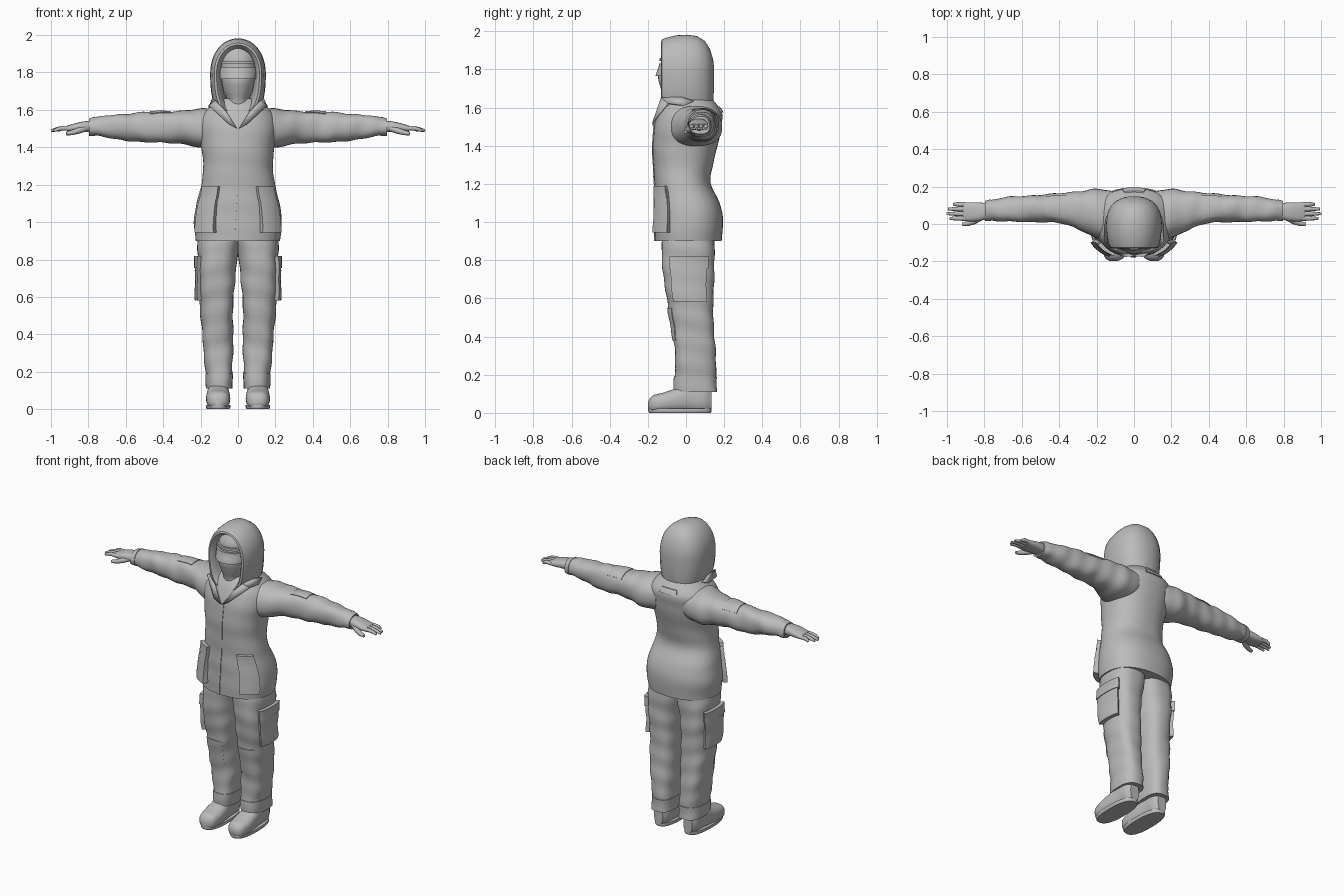
import bpy, bmesh, math

cube = bpy.data.objects.get("Cube")
if cube:
    bpy.data.objects.remove(cube, do_unlink=True)

grey = bpy.data.materials.new("plain grey")
grey.use_nodes = True
GREY = (0.5, 0.5, 0.5, 1)
grey.diffuse_color = GREY
grey.node_tree.nodes["Principled BSDF"].inputs["Base Color"].default_value = GREY


def finish(name, bm, mirror=False, angle=40):
    bmesh.ops.recalc_face_normals(bm, faces=bm.faces)
    me = bpy.data.meshes.new(name)
    bm.to_mesh(me)
    bm.free()
    me.materials.append(grey)
    ob = bpy.data.objects.new(name, me)
    bpy.context.collection.objects.link(ob)
    if mirror:
        ob.modifiers.new("Mirror", 'MIRROR').use_mirror_merge = False
    bpy.ops.object.select_all(action='DESELECT')
    ob.select_set(True)
    bpy.context.view_layer.objects.active = ob
    bpy.ops.object.shade_smooth_by_angle(angle=math.radians(angle))
    return ob


def sample(secs, t):
    """Smoothly interpolated section: low and high of both cross axes."""
    i = 0
    while i < len(secs) - 2 and t > secs[i + 1][0]:
        i += 1
    a, b = secs[i], secs[i + 1]
    p, n = secs[max(i - 1, 0)], secs[min(i + 2, len(secs) - 1)]
    h = b[0] - a[0]
    f = (t - a[0]) / h
    out = []
    for k in range(1, 5):
        m0 = (b[k] - p[k]) / (b[0] - p[0]) * h
        m1 = (n[k] - a[k]) / (n[0] - a[0]) * h
        out.append((2*f**3 - 3*f*f + 1) * a[k] + (f**3 - 2*f*f + f) * m0
                   + (3*f*f - 2*f**3) * b[k] + (f**3 - f*f) * m1)
    return out


class Body:
    """A superellipse tube along one axis, with soft cloth folds."""

    def __init__(self, axis, secs, power=2.3, fold=0, freq=40):
        self.axis, self.secs, self.power = axis, secs, power
        self.fold, self.freq = fold, freq

    def point(self, t, ang, off=0):
        a0, a1, b0, b1 = sample(self.secs, t)
        c, s = math.cos(ang), math.sin(ang)
        e = 2 / self.power
        off += self.fold * math.sin(self.freq * t + 2 * ang) * math.sin(ang - 17 * t)
        a = (a0 + a1) / 2 + ((a1 - a0) / 2 + off) * math.copysign(abs(c) ** e, c)
        b = (b0 + b1) / 2 + ((b1 - b0) / 2 + off) * math.copysign(abs(s) ** e, s)
        return {'x': (t, a, b), 'y': (a, t, b), 'z': (a, b, t)}[self.axis]

    def build(self, name, rows=30, seg=40, mirror=False):
        bm = bmesh.new()
        t0, t1 = self.secs[0][0], self.secs[-1][0]
        rings = [[bm.verts.new(self.point(t0 + (t1 - t0) * r / rows, math.tau * k / seg))
                  for k in range(seg)] for r in range(rows + 1)]
        bridge(bm, rings)
        bm.faces.new(rings[0])
        bm.faces.new(rings[-1])
        return finish(name, bm, mirror)

    def patch(self, name, t0, t1, a0, a1, thick, mirror=False, rows=6, cols=10, skew=0, taper=0):
        """A raised cloth panel that follows the tube, such as a pocket."""
        bm = bmesh.new()
        grid = []
        for r in range(-1, rows + 2):
            row = []
            for c in range(-1, cols + 2):
                fr, fc = min(max(r / rows, 0), 1), min(max(c / cols, 0), 1)
                edge = (r, c) != (round(fr * rows), round(fc * cols))
                ang = math.radians(a0 + (a1 - a0) * fc + skew * fr)
                height = thick * (1 - taper * fr)
                row.append(bm.verts.new(self.point(t0 + (t1 - t0) * fr, ang,
                                                   -0.005 if edge else height)))
            grid.append(row)
        bridge(bm, grid, closed=False)
        return finish(name, bm, mirror, 35)


def bridge(bm, rings, closed=True):
    n = len(rings[0])
    for p, q in zip(rings, rings[1:]):
        for k in range(n if closed else n - 1):
            j = (k + 1) % n
            bm.faces.new((p[k], p[j], q[j], q[k]))


# Jacket body with placket, pockets and back tab
jacket = Body('z', [
    (0.90, -.225, .225, -.165, .185), (1.00, -.235, .235, -.165, .195),
    (1.10, -.222, .222, -.165, .178), (1.20, -.197, .197, -.165, .130),
    (1.30, -.186, .186, -.172, .140), (1.40, -.195, .195, -.175, .165),
    (1.50, -.210, .210, -.165, .185), (1.57, -.200, .200, -.145, .190),
    (1.62, -.150, .150, -.120, .160), (1.66, -.105, .105, -.090, .125)], fold=.002, freq=30)
jacket.build("jacket", 44, 56)
jacket.patch("front_placket", .90, 1.50, -98, -93, .004, rows=30, cols=2, skew=6)
jacket.patch("jacket_pocket", .945, 1.17, -63, -30, .030, True, taper=.45)
jacket.patch("jacket_pocket_flap", 1.125, 1.19, -64, -31, .022, True, 3)
jacket.patch("back_tab", 1.575, 1.605, 75, 105, .007, rows=3)

# Sleeves with cuffs and upper-arm patches
sleeve = Body('x', [
    (.10, -.09, .17, 1.40, 1.61), (.20, -.075, .188, 1.395, 1.605),
    (.28, -.035, .178, 1.415, 1.598), (.38, .000, .165, 1.425, 1.592),
    (.50, .010, .157, 1.425, 1.588), (.60, .012, .150, 1.437, 1.580),
    (.70, .012, .140, 1.452, 1.570), (.79, .020, .122, 1.465, 1.552)], fold=.004)
sleeve.build("sleeve", 48, 32, True)
sleeve.patch("cuff_band", .765, .797, -180, 180, .004, True, 2, 32)
sleeve.patch("sleeve_panel", .36, .47, 35, 120, .004, True)

# Hand, fingers and thumb
Body('x', [(.77, .030, .110, 1.480, 1.543), (.83, .016, .115, 1.482, 1.538),
           (.88, .014, .116, 1.482, 1.526), (.915, .018, .115, 1.484, 1.515)], 2.6
     ).build("palm", 10, 20, True)


def digit(name, points, radius):
    """A tapered round finger along a short path."""
    cu = bpy.data.curves.new(name, 'CURVE')
    cu.dimensions = '3D'
    cu.bevel_depth, cu.bevel_resolution, cu.use_fill_caps = radius, 2, True
    sp = cu.splines.new('POLY')
    sp.points.add(len(points) - 1)
    for k, (pt, co) in enumerate(zip(sp.points, points)):
        pt.co = (*co, 1)
        pt.radius = 1 - .45 * (k / (len(points) - 1)) ** 2
    cu.materials.append(grey)
    ob = bpy.data.objects.new(name, cu)
    bpy.context.collection.objects.link(ob)
    ob.modifiers.new("Mirror", 'MIRROR').use_mirror_merge = False


for k, (name, tip) in enumerate([("index", .985), ("middle", 1.0), ("ring", .993), ("little", .965)]):
    y = .030 + .025 * k
    digit(name + "_finger", [(.90, y, 1.502), (.94, y, 1.502), ((.94 + tip) / 2, y, 1.497),
                             (tip, y, 1.489)], .013)
digit("thumb", [(.82, .035, 1.50), (.855, .014, 1.488), (.89, .002, 1.478), (.918, -.002, 1.473)], .017)

# Trouser legs with cargo pockets, knee panels and ankle cuffs
leg = Body('z', [
    (.11, .032, .165, -.060, .160), (.20, .030, .172, -.060, .157), (.30, .027, .185, -.058, .155),
    (.40, .027, .192, -.068, .150), (.50, .026, .200, -.085, .145), (.60, .022, .207, -.102, .142),
    (.70, .015, .212, -.118, .147), (.80, .006, .215, -.125, .150), (.86, -.006, .216, -.126, .152),
    (.96, -.010, .210, -.120, .150)], 2.6, .004, 34)
leg.build("trouser_leg", 48, 36, True)
leg.patch("cargo_pocket", .58, .775, -32, 32, .024, True, taper=.3)
leg.patch("cargo_flap", .755, .82, -34, 36, .022, True, 3)
leg.patch("knee_panel", .38, .55, -120, -55, .004, True)
leg.patch("ankle_cuff", .11, .19, -180, 180, .004, True, 3, 36)

# Boots with soles
Body('y', [(-.198, .085, .130, .020, .060), (-.180, .055, .156, .004, .088),
           (-.12, .042, .170, .003, .106), (-.05, .044, .168, .003, .130),
           (.03, .052, .160, .003, .165), (.10, .056, .156, .003, .165),
           (.134, .075, .138, .012, .130)], 2.5).build("boot", 30, 28, True)
Body('z', [(0, .046, .166, -.192, .130), (.008, .041, .171, -.198, .134),
           (.022, .041, .171, -.198, .134)], 2.5).build("boot_sole", 4, 40, True)

# Masked head with goggles and cap brow
head = Body('z', [
    (1.52, -.085, .085, -.130, .05), (1.60, -.080, .080, -.112, .05), (1.65, -.060, .060, -.116, .05),
    (1.70, -.077, .077, -.132, .05), (1.76, -.088, .088, -.146, .05), (1.82, -.093, .093, -.128, .05),
    (1.88, -.094, .094, -.122, .05), (1.94, -.070, .070, -.090, .04)], 2)
head.build("masked_head", 36, 36)
head.patch("goggles", 1.765, 1.83, -160, -20, .014, cols=18)
head.patch("cap_brow", 1.845, 1.86, -165, -15, .012, rows=2, cols=18)

# Hood: inner lining turns over a rim into the outer shell
inner = [(-.03, .086, 1.905, 1.63), (-.09, .096, 1.925, 1.60), (-.118, .104, 1.938, 1.59),
         (-.130, .115, 1.947, 1.585)]
outer = [(-.126, .127, 1.957, 1.57), (-.10, .138, 1.967, 1.55), (-.05, .146, 1.979, 1.53),
         (.01, .149, 1.982, 1.53), (.06, .141, 1.974, 1.53), (.10, .121, 1.948, 1.53),
         (.125, .094, 1.908, 1.56), (.142, .056, 1.855, 1.62), (.148, .020, 1.80, 1.72)]
bm = bmesh.new()
rings = []
for y, rx, top, bottom in inner + outer:
    ring = []
    for k in range(48):
        a = math.tau * k / 48
        c, s = math.cos(a), math.sin(a)
        mid = 1.79
        z = mid + (top - mid if s > 0 else mid - bottom) * math.copysign(abs(s) ** .95, s)
        ring.append(bm.verts.new((rx * math.copysign(abs(c) ** (.95 if s > 0 else .6), c), y, z)))
    rings.append(ring)
bridge(bm, rings)
bm.faces.new(rings[-1])
finish("hood", bm)


# Standing collar lapels
def plate(name, points, thick):
    bm = bmesh.new()
    bm.faces.new([bm.verts.new(p) for p in points])
    ob = finish(name, bm, True)
    mod = ob.modifiers.new("Thickness", 'SOLIDIFY')
    mod.thickness, mod.offset = thick, 0


plate("collar_lapel", [(.155, -.095, 1.622), (.120, -.128, 1.650), (.065, -.142, 1.595),
                       (.005, -.170, 1.500), (.050, -.172, 1.525)], .008)
plate("collar_side", [(.155, -.095, 1.622), (.120, -.128, 1.650), (.138, -.03, 1.655),
                      (.145, .04, 1.635), (.155, -.01, 1.610)], .008)
